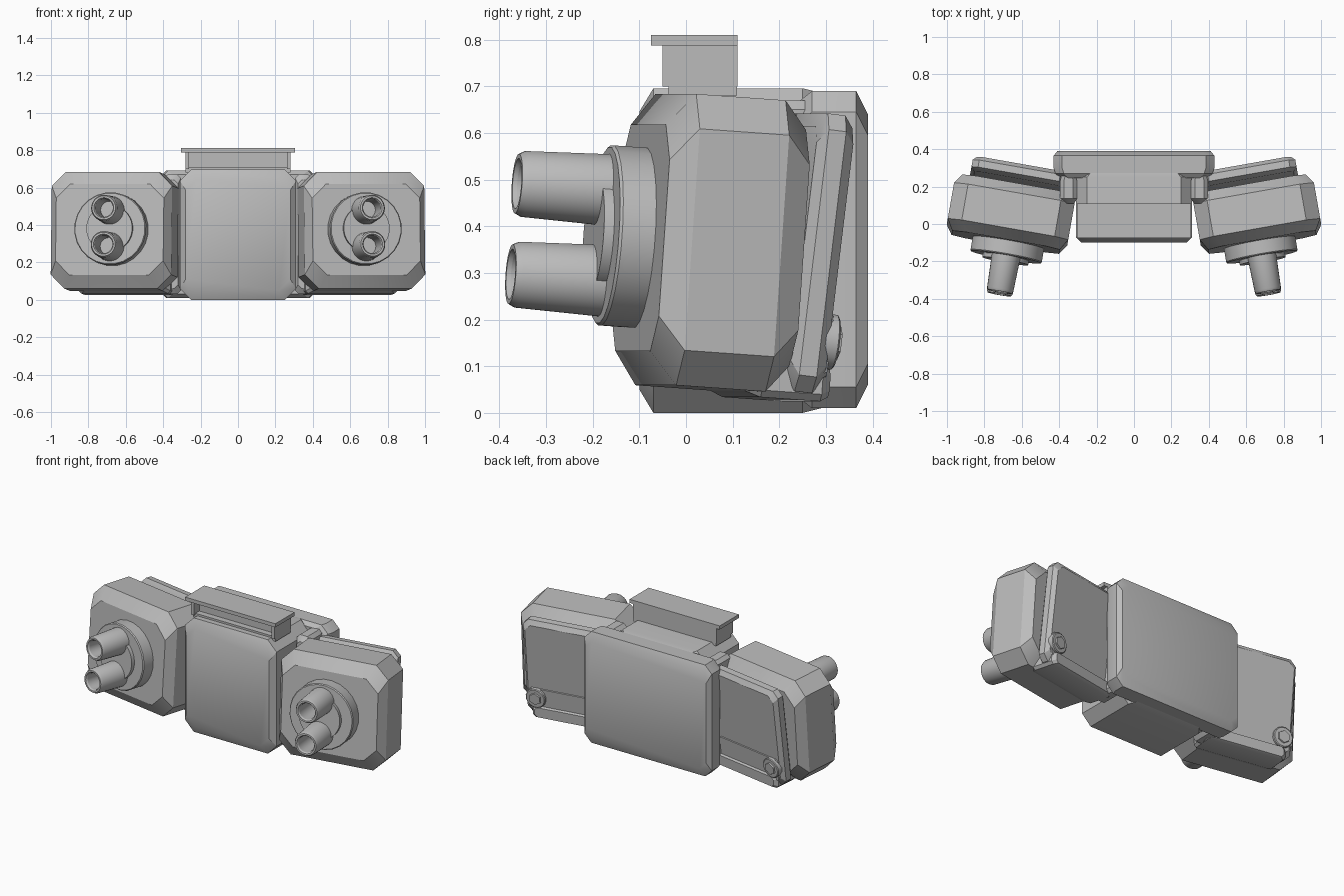
import bpy, bmesh, math
from mathutils import Matrix, Vector

if "Cube" in bpy.data.objects:
    bpy.data.objects.remove(bpy.data.objects["Cube"])

GREY = (0.5, 0.5, 0.5, 1.0)
mat = bpy.data.materials.new("plain grey")
mat.use_nodes = True
mat.diffuse_color = GREY
mat.node_tree.nodes["Principled BSDF"].inputs["Base Color"].default_value = GREY


def loft(name, rings, matrix, angle=30):
    """Skin a list of equal-sized point rings and cap both ends."""
    bm = bmesh.new()
    loops = [[bm.verts.new(p) for p in ring] for ring in rings]
    n = len(loops[0])
    for a, b in zip(loops, loops[1:]):
        for i in range(n):
            j = (i + 1) % n
            bm.faces.new((a[i], a[j], b[j], b[i]))
    bm.faces.new(loops[0][::-1])
    bm.faces.new(loops[-1])
    bmesh.ops.recalc_face_normals(bm, faces=bm.faces)
    mesh = bpy.data.meshes.new(name)
    bm.to_mesh(mesh)
    bm.free()
    mesh.materials.append(mat)
    obj = bpy.data.objects.new(name, mesh)
    bpy.context.collection.objects.link(obj)
    obj.matrix_world = matrix
    bpy.ops.object.select_all(action='DESELECT')
    obj.select_set(True)
    bpy.context.view_layer.objects.active = obj
    bpy.ops.object.shade_smooth_by_angle(angle=math.radians(angle))
    return obj


def block(name, hw, hh, cut, sections, matrix):
    """Eight-sided block along y; sections are (y, side inset, top inset)."""
    rings = []
    for y, ix, iz in sections:
        w, h = hw - ix, hh - iz
        quarter = [(w, h - cut), (w - cut, h)]
        pts = quarter + [(-x, z) for x, z in quarter[::-1]]
        pts += [(-x, -z) for x, z in pts]
        rings.append([(x, y, z) for x, z in pts])
    return loft(name, rings, matrix)


def lathe(name, profile, sides, matrix):
    """Turn a (radius, y) profile around the y axis."""
    turn = [2 * math.pi * (i + 0.5) / sides for i in range(sides)]
    rings = [[(r * math.cos(t), y, r * math.sin(t)) for t in turn] for r, y in profile]
    return loft(name, rings, matrix)


def box(name, lo, hi):
    corners = [(lo[0], lo[2]), (hi[0], lo[2]), (hi[0], hi[2]), (lo[0], hi[2])]
    return loft(name, [[(x, y, z) for x, z in corners] for y in (lo[1], hi[1])], Matrix())


def frame(x, y, z, yaw=0, pitch=0):
    return (Matrix.Translation((x, y, z)) @ Matrix.Rotation(math.radians(yaw), 4, 'Z')
            @ Matrix.Rotation(math.radians(pitch), 4, 'X'))


def shift(x, y, z):
    return Matrix.Translation((x, y, z))


# Centre body and rear slab
block("centre_body", 0.31, 0.348, 0.06,
      [(-0.10, 0.03, 0.05), (-0.07, 0, 0), (0.25, 0, 0), (0.29, 0.03, 0.01)],
      frame(0, 0, 0.348))
block("rear_slab", 0.43, 0.34, 0.045,
      [(0.245, 0.035, 0.02), (0.27, 0.01, 0), (0.30, 0, 0), (0.365, 0, 0), (0.39, 0.02, 0.05)],
      frame(0, 0, 0.35))

# Open-fronted mount on top
box("mount_cap", (-0.305, -0.075, 0.788), (0.305, 0.11, 0.81))
box("mount_back", (-0.28, 0.0, 0.68), (0.28, 0.109, 0.79))
box("mount_floor", (-0.28, -0.037, 0.68), (0.28, 0.02, 0.708))
for side, s in (("left", 1), ("right", -1)):
    a, b = sorted((s * 0.262, s * 0.282))
    box(side + "_mount_wall", (a, -0.05, 0.70), (b, 0.11, 0.79))

for side, s in (("left", 1), ("right", -1)):
    # Hinge post joining pod, body and slab
    block(side + "_hinge_post", 0.045, 0.32, 0.02,
          [(-0.07, 0.015, 0.03), (-0.045, 0, 0), (0.05, 0, 0), (0.09, 0.01, 0)],
          frame(s * 0.35, 0.18, 0.35))

    # Side pod
    pod = frame(s * 0.66, 0.05, 0.365, s * 10, -4)
    block(side + "_pod", 0.327, 0.313, 0.075,
          [(-0.15, 0.035, 0.07), (-0.095, 0, 0), (0.10, 0, 0), (0.155, 0.035, 0.06)], pod)
    block(side + "_pod_foot", 0.25, 0.04, 0.015,
          [(0.06, 0.03, 0.015), (0.10, 0, 0), (0.23, 0, 0), (0.25, 0.02, 0.01)],
          pod @ shift(s * -0.04, 0, -0.285))

    # Round gun mount with raised hub
    seat = pod @ shift(s * -0.015, 0, 0)
    lathe(side + "_gun_disc", [(0.195, -0.13), (0.195, -0.222), (0.19, -0.228)], 24, seat)
    lathe(side + "_gun_hub", [(0.125, -0.20), (0.125, -0.25)], 32, seat)

    # Pair of hollow barrels
    for level, k in (("upper", 1), ("lower", -1)):
        lathe(f"{side}_{level}_barrel",
              [(0.078, -0.20), (0.071, -0.41), (0.064, -0.424), (0.054, -0.424),
               (0.048, -0.415), (0.046, -0.26)],
              32, seat @ shift(0, 0, k * 0.0975))

    # Sloping back plate, lower panel and bolt
    plate = frame(s * 0.62, 0.25, 0.342, s * 10, -7)
    block(side + "_back_plate", 0.255, 0.3, 0.035,
          [(-0.04, 0.02, 0.03), (-0.02, 0, 0), (0.018, 0, 0), (0.04, 0.02, 0.025)], plate)
    block(side + "_lower_panel", 0.228, 0.07, 0.01,
          [(0.035, 0, 0), (0.045, 0.004, 0.004)], plate @ shift(0, 0, -0.195))
    bolt = plate @ shift(s * 0.185, 0, -0.185)
    lathe(side + "_bolt_washer", [(0.06, 0.03), (0.06, 0.058), (0.055, 0.062)], 16, bolt)
    lathe(side + "_bolt_head", [(0.04, 0.055), (0.036, 0.07)], 6, bolt)
